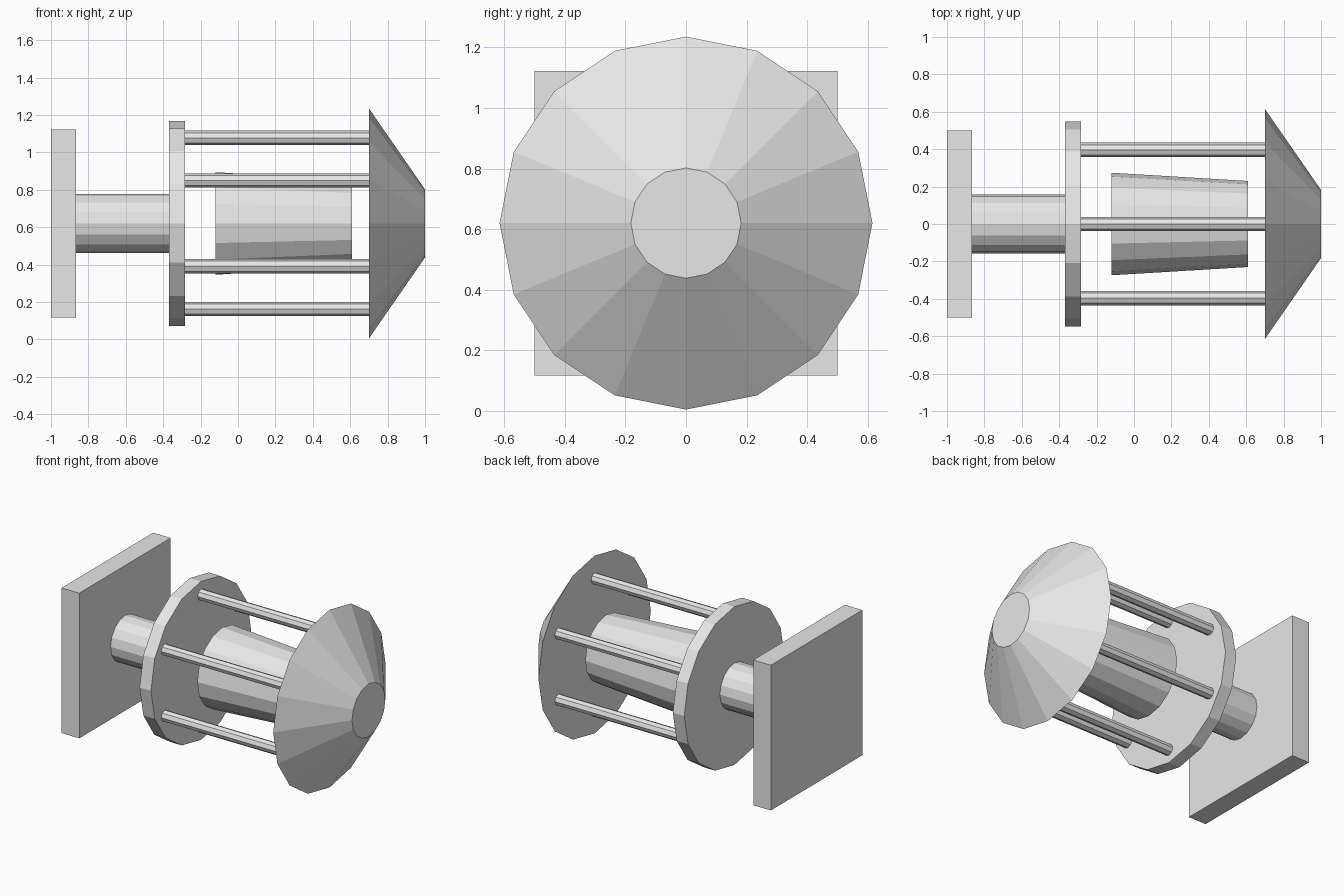
import bpy, math

if "Cube" in bpy.data.objects:
    bpy.data.objects.remove(bpy.data.objects["Cube"])

AXIS_Z = 0.62   # height of the central axis

grey = bpy.data.materials.new("light_grey")
grey.diffuse_color = (0.8, 0.8, 0.8, 1)
grey.use_nodes = True
grey.node_tree.nodes["Principled BSDF"].inputs["Base Color"].default_value = grey.diffuse_color


def frustum(name, x0, x1, r0, r1, sides=16, y=0.0, z=AXIS_Z):
    """Flat-shaded cone or cylinder along x, with a vertex at the top."""
    bpy.ops.mesh.primitive_cone_add(
        vertices=sides, radius1=r0, radius2=r1, depth=x1 - x0,
        location=((x0 + x1) / 2, y, z), rotation=(0, math.pi / 2, 0))
    ob = bpy.context.object
    ob.name = name
    ob.data.materials.append(grey)
    return ob


# square wall plate
bpy.ops.mesh.primitive_cube_add(size=1, location=(-0.9325, 0, AXIS_Z))
plate = bpy.context.object
plate.name = "wall_plate"
plate.scale = (0.135, 1.0, 1.005)
plate.data.materials.append(grey)

# stem, round flange, tapered core and flared front cap
frustum("stem", -0.865, -0.37, 0.158, 0.158)
frustum("flange_disc", -0.37, -0.283, 0.548, 0.548)
frustum("tapered_core", -0.12, 0.61, 0.274, 0.23)
frustum("front_cap", 0.70, 1.0, 0.615, 0.182)

# six rods joining flange and cap
for i in range(6):
    a = math.radians(90 + 60 * i)
    frustum(f"rod_{i + 1}", -0.285, 0.702, 0.038, 0.038, 8,
            0.458 * math.cos(a), AXIS_Z + 0.458 * math.sin(a))
